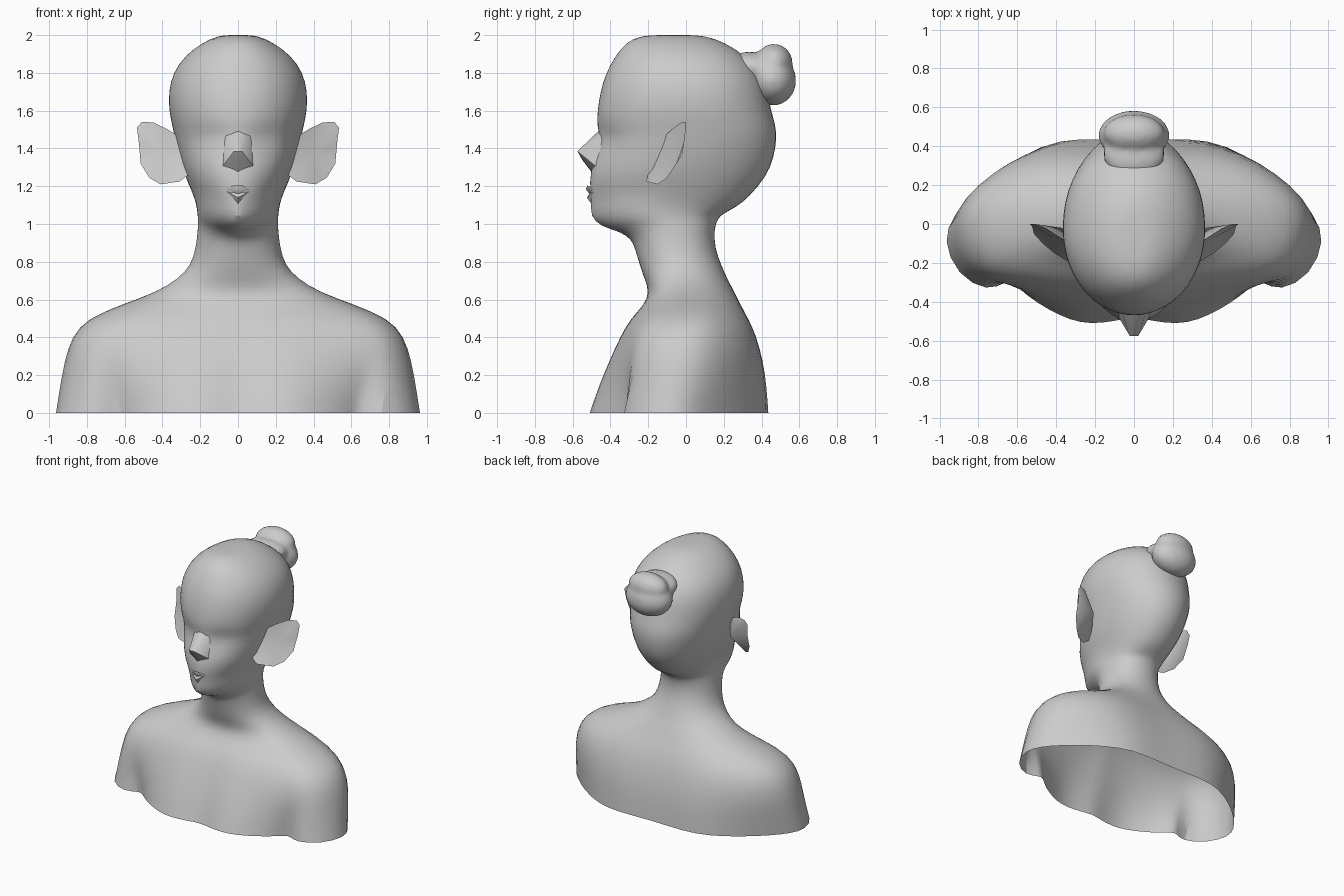
import bpy, bmesh, math
from mathutils import Vector

if "Cube" in bpy.data.objects:
    bpy.data.objects.remove(bpy.data.objects["Cube"])


def add_object(name, verts, faces, subsurf=0, mirror=False, angle=50):
    me = bpy.data.meshes.new(name)
    me.from_pydata(verts, [], faces)
    bm = bmesh.new()
    bm.from_mesh(me)
    bmesh.ops.recalc_face_normals(bm, faces=bm.faces)
    bm.to_mesh(me)
    bm.free()
    ob = bpy.data.objects.new(name, me)
    bpy.context.collection.objects.link(ob)
    if mirror:
        ob.modifiers.new("mirror", 'MIRROR')
    if subsurf:
        s = ob.modifiers.new("smooth", 'SUBSURF')
        s.levels = s.render_levels = subsurf
    bpy.ops.object.select_all(action='DESELECT')
    ob.select_set(True)
    bpy.context.view_layer.objects.active = ob
    bpy.ops.object.shade_smooth_by_angle(angle=math.radians(angle))
    return ob


# Half outlines, front centre to back centre: base cut, shoulder height, round
cut = [(0, -.475), (.1, -.5), (.22, -.515), (.33, -.495), (.45, -.435), (.55, -.37),
       (.62, -.30), (.66, -.295), (.75, -.35), (.91, -.265), (.985, -.08), (.93, .04),
       (.84, .145), (.68, .285), (.475, .41), (.28, .445), (0, .425)]
shoulder = [(0, -.33), (.1, -.34), (.2, -.34), (.3, -.335), (.42, -.32), (.54, -.30),
            (.63, -.285), (.70, -.265), (.78, -.23), (.85, -.13), (.87, 0), (.85, .1),
            (.77, .2), (.6, .31), (.42, .36), (.25, .37), (0, .355)]


def unit(points):
    w = max(p[0] for p in points)
    lo, hi = min(p[1] for p in points), max(p[1] for p in points)
    return [(x / w, (y - lo) / (hi - lo)) for x, y in points]


def oval(jaw):
    out = []
    for i in range(17):
        a = math.pi / 2 * (i / 10 if i < 10 else 1 + (i - 10) / 6)
        s, c = math.sin(a), math.cos(a)
        out.append((abs(s) ** (.95 + (jaw if i < 10 else 0)),
                    .5 - .5 * math.copysign(abs(c) ** .95, c)))
    return out


# Rings: z front, z back, y front, y back, half width, shape (0 cut, 1 shoulder, 2 oval)
torso = [(0, 0, -.515, .445, .985, 0), (.13, .13, -.47, .435, .96, .3),
         (.27, .27, -.41, .415, .93, .75), (.41, .41, -.345, .375, .885, 1),
         (.50, .50, -.295, .335, .80, 1.2), (.57, .57, -.225, .295, .63, 1.5),
         (.64, .64, -.195, .26, .43, 1.85), (.71, .71, -.22, .22, .32, 2),
         (.78, .78, -.245, .19, .25, 2), (.87, .87, -.27, .155, .225, 2)]
head = [(.92, .97, -.29, .15, .215, 2), (.96, 1.03, -.35, .17, .212, 2),
        (.985, 1.055, -.45, .2, .215, 2), (1.04, 1.09, -.51, .27, .222, 2),
        (1.12, 1.14, -.50, .335, .245, 2), (1.22, 1.25, -.515, .43, .28, 2),
        (1.33, 1.35, -.495, .47, .31, 2), (1.45, 1.45, -.455, .485, .335, 2),
        (1.52, 1.52, -.475, .48, .35, 2), (1.6, 1.6, -.47, .455, .368, 2),
        (1.7, 1.7, -.455, .435, .37, 2), (1.8, 1.8, -.425, .40, .347, 2),
        (1.89, 1.89, -.375, .32, .285, 2), (1.96, 1.96, -.32, .21, .19, 2),
        (2.0, 2.0, -.24, .1, .1, 2)]


def ring(zf, zb, yf, yb, w, shape):
    jaw = .45 * math.exp(-((zf - 1.06) / .12) ** 2)
    if shape < 1:
        first, second = unit(cut), unit(shoulder)
    else:
        first, second = unit(shoulder), oval(jaw)
        shape -= 1
    half = []
    for (x0, t0), (x1, t1) in zip(first, second):
        x = w * (x0 + (x1 - x0) * shape)
        t = t0 + (t1 - t0) * shape
        y = yf + (yb - yf) * t
        # jaw line rises away from the chin
        z = zf + (zb - zf) * t + 4 * jaw * x * x * (1 - t)
        # eye sockets
        if y < -.2:
            d = ((x - .14) / .08) ** 2 + ((z - 1.455) / .06) ** 2
            y += .025 * math.exp(-d)
        half.append(Vector((x, y, z)))
    half[0].x = half[16].x = 0
    return half + [Vector((-p.x, p.y, p.z)) for p in half[15:0:-1]]


# Torso, neck and head as one open-bottomed skin
verts, faces, n = [], [], 32
rings = torso + head
for r in rings:
    verts += ring(*r)
for j in range(len(rings) - 1):
    for i in range(n):
        a, b = j * n + i, j * n + (i + 1) % n
        faces.append((a, b, b + n, a + n))
top = len(verts)
verts.append(Vector((0, -.06, 2.0)))
last = (len(rings) - 1) * n
faces += [(last + i, last + (i + 1) % n, top) for i in range(n)]
add_object("head_and_shoulders", verts, faces, subsurf=1)

# Nose
nose = [(-.07, -.43, 1.48), (.07, -.43, 1.48), (-.022, -.575, 1.385), (.022, -.575, 1.385),
        (-.085, -.47, 1.30), (.085, -.47, 1.30), (0, -.50, 1.275), (0, -.55, 1.34),
        (0, -.465, 1.49)]
add_object("nose", nose, [(0, 8, 2), (8, 1, 3), (8, 3, 2), (0, 2, 4), (1, 5, 3), (2, 3, 7),
                          (2, 7, 4), (3, 5, 7), (4, 7, 6), (5, 6, 7)], angle=50)

# Lips
lips = [(-.075, -.48, 1.18), (-.02, -.522, 1.205), (.02, -.522, 1.205), (.075, -.48, 1.18),
        (0, -.53, 1.185), (0, -.512, 1.16), (0, -.525, 1.14), (0, -.49, 1.09)]
add_object("lips", lips, [(0, 1, 4), (1, 2, 4), (2, 3, 4), (0, 4, 5), (4, 3, 5),
                          (0, 5, 6), (5, 3, 6), (0, 6, 7), (6, 3, 7)], angle=60)

# Ears: a rim with a dished front and a bulged back
rim = [(.29, -.13, 1.45), (.38, -.07, 1.505), (.45, -.025, 1.538), (.51, 0, 1.54),
       (.535, 0, 1.51), (.525, -.01, 1.43), (.515, -.05, 1.32), (.47, -.1, 1.245),
       (.41, -.15, 1.21), (.31, -.21, 1.225), (.25, -.2, 1.27)]
m = len(rim)
ear = rim + [(.40, -.08, 1.37), (.37, -.02, 1.37)]
ear_faces = [(i, (i + 1) % m, m + k) for k in range(2) for i in range(m)]
add_object("ears", ear, ear_faces, mirror=True, angle=55)


# Hair bun: overlapping lumps fused into one knot
def ball(centre, size, tilt):
    bpy.ops.mesh.primitive_ico_sphere_add(subdivisions=3, radius=1, location=centre,
                                          rotation=(tilt, 0, 0))
    bpy.context.object.scale = size
    return bpy.context.object


lumps = [ball((0, .455, 1.765), (.185, .128, .14), .25),
         ball((0, .465, 1.85), (.16, .1, .105), -.1),
         ball((0, .36, 1.83), (.16, .13, .08), -.2)]
bpy.ops.object.select_all(action='DESELECT')
for ob in lumps:
    ob.select_set(True)
bun = lumps[0]
bpy.context.view_layer.objects.active = bun
bpy.ops.object.join()
bun.name = "hair_bun"
bpy.ops.object.transform_apply(location=True, rotation=True, scale=True)
fuse = bun.modifiers.new("fuse", 'REMESH')
fuse.mode = 'VOXEL'
fuse.voxel_size = .018
fuse.use_smooth_shade = True
soften = bun.modifiers.new("soften", 'SMOOTH')
soften.iterations = 4
